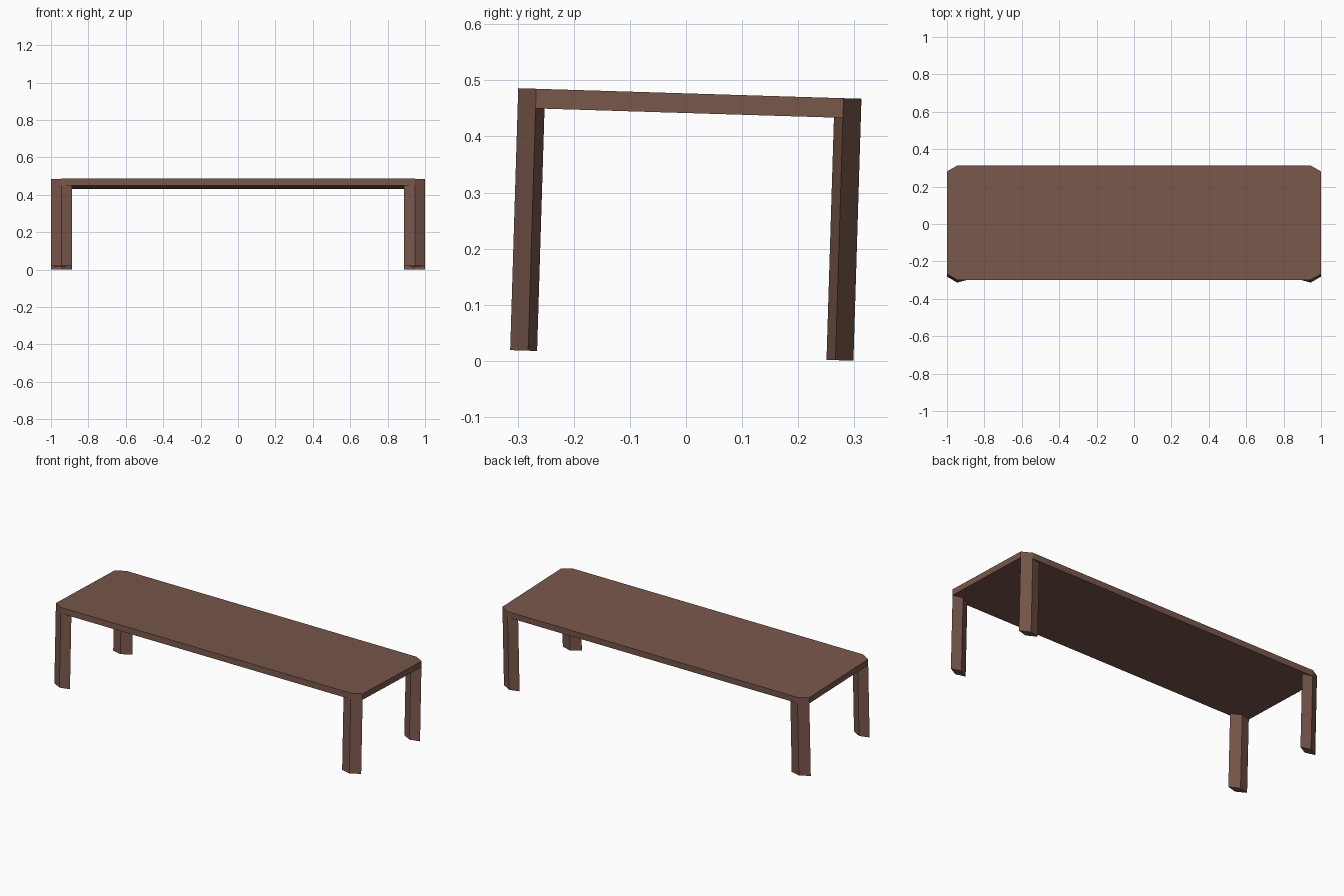
import bpy, bmesh, math
from mathutils import Matrix

if "Cube" in bpy.data.objects:
    bpy.data.objects.remove(bpy.data.objects["Cube"])

HX, HY = 1.0, 0.306          # half length and half width
CX, CY = 0.055, 0.032        # corner chamfer
H, T = 0.467, 0.035          # height and top thickness

# The whole table leans slightly about the x axis
TILT = Matrix.Translation((0, -0.0075, 0.0098)) @ Matrix.Rotation(math.radians(-1.76), 4, 'X')

wood = bpy.data.materials.new("brown_wood")
wood.diffuse_color = (0.19, 0.095, 0.07, 1)
wood.use_nodes = True
wood.node_tree.nodes["Principled BSDF"].inputs["Base Color"].default_value = wood.diffuse_color


def prism(name, outline, z0, z1):
    """Extrude a flat outline from z0 to z1."""
    bm = bmesh.new()
    face = bm.faces.new([bm.verts.new((x, y, z0)) for x, y in outline])
    ext = bmesh.ops.extrude_face_region(bm, geom=[face])
    top = [v for v in ext["geom"] if isinstance(v, bmesh.types.BMVert)]
    bmesh.ops.translate(bm, verts=top, vec=(0, 0, z1 - z0))
    bmesh.ops.recalc_face_normals(bm, faces=bm.faces)
    bm.transform(TILT)
    mesh = bpy.data.meshes.new(name)
    bm.to_mesh(mesh)
    bm.free()
    mesh.materials.append(wood)
    obj = bpy.data.objects.new(name, mesh)
    bpy.context.collection.objects.link(obj)
    return obj


# Table top with clipped corners
corners = []
for sx, sy in ((1, 1), (-1, 1), (-1, -1), (1, -1)):
    pair = [(sx * HX, sy * (HY - CY)), (sx * (HX - CX), sy * HY)]
    corners += pair if sx * sy > 0 else pair[::-1]
prism("table_top", corners, H - T, H)

# Legs: parallelogram posts whose outer face follows the clipped corner
leg = [(HX - CX, HY), (HX, HY - CY),
       (HX - 0.058, HY - CY - 0.016), (HX - CX - 0.058, HY - 0.016)]
for sx, side in ((1, "right"), (-1, "left")):
    for sy, end in ((1, "back"), (-1, "front")):
        prism(f"{end}_{side}_leg", [(sx * x, sy * y) for x, y in leg], 0, H - T)
